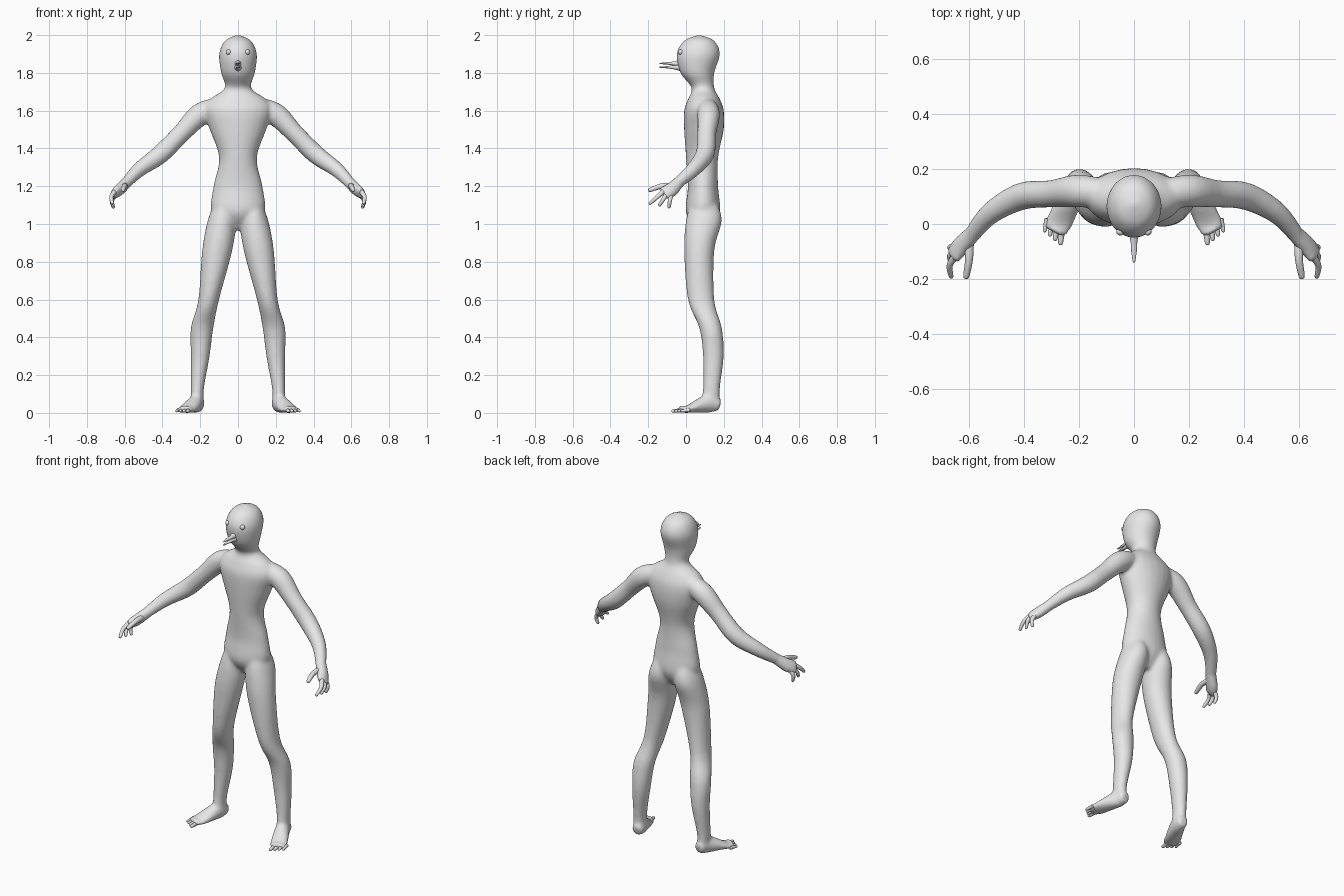
import bpy, bmesh, math
from mathutils import Vector

cube = bpy.data.objects.get("Cube")
if cube:
    bpy.data.objects.remove(cube, do_unlink=True)

grey = (.8, .8, .8, 1)
skin = bpy.data.materials.new("plain_grey")
skin.use_nodes = True
skin.diffuse_color = grey
skin.node_tree.nodes["Principled BSDF"].inputs["Base Color"].default_value = grey

ACROSS = Vector((1, 0, 0))
DEPTH = Vector((0, 1, 0))
UP = Vector((0, 0, 1))


def hermite(start, end, slope_in, slope_out, t):
    """Cubic blend between two values with given end slopes."""
    drop = start - end
    cubic = 2 * drop + slope_in + slope_out
    square = -3 * drop - 2 * slope_in - slope_out
    return ((cubic * t + square) * t + slope_in) * t + start


def smooth_path(rows, steps=5):
    """Interpolate smoothly through rows of numbers."""
    last = len(rows) - 1
    result = []
    for i in range(last):
        before, after = rows[max(i - 1, 0)], rows[min(i + 2, last)]
        for step in range(steps):
            result.append([hermite(a, b, (b - p) / 2, (n - a) / 2, step / steps)
                           for p, a, b, n in zip(before, rows[i], rows[i + 1], after)])
    result.append(list(rows[last]))
    return result


def loft(bm, rows, side=1, ref=ACROSS, axis=None, sides=24):
    """Skin elliptical rings given as (x, y, z, radius along ref, radius across)."""
    rows = smooth_path(rows)
    centres = [Vector(row[:3]) for row in rows]
    rings = []
    for i, (centre, row) in enumerate(zip(centres, rows)):
        ahead = centres[min(i + 1, len(rows) - 1)]
        behind = centres[max(i - 1, 0)]
        along = axis or (ahead - behind).normalized()
        u = (ref - along * ref.dot(along)).normalized()
        v = along.cross(u)
        ring = []
        for k in range(sides):
            angle = math.tau * k / sides
            point = centre + u * math.cos(angle) * row[3] + v * math.sin(angle) * row[4]
            point.x *= side
            ring.append(bm.verts.new(point))
        rings.append(ring)
    for low, high in zip(rings, rings[1:]):
        for k in range(sides):
            bm.faces.new((low[k - 1], low[k], high[k], high[k - 1]))
    bm.faces.new(rings[0])
    bm.faces.new(rings[-1])


def level_row(z, inner, outer, front, back):
    """A horizontal ring from its extents."""
    return ((inner + outer) / 2, (front + back) / 2, z, (outer - inner) / 2, (back - front) / 2)


def digit(bm, points, radius, ref=ACROSS):
    """A tapered, round-tipped finger or toe."""
    rows = []
    for i, point in enumerate(points):
        thickness = radius * (1 - .2 * i)
        rows.append((*point, thickness, thickness))
    end = points[-1] + (points[-1] - points[-2]).normalized() * radius / 2
    rows.append((*end, radius / 8, radius / 8))
    loft(bm, rows, ref=ref, sides=12)


def finish(name, bm, mirror=False):
    """Turn the mesh into a smooth-shaded object."""
    bmesh.ops.recalc_face_normals(bm, faces=bm.faces[:])
    for face in bm.faces:
        face.smooth = True
    mesh = bpy.data.meshes.new(name)
    bm.to_mesh(mesh)
    bm.free()
    mesh.materials.append(skin)
    obj = bpy.data.objects.new(name, mesh)
    bpy.context.collection.objects.link(obj)
    if mirror:
        obj.modifiers.new("mirror", 'MIRROR')
    return obj


# Torso, neck and head: height, half width, front, back
trunk = [
    (.97, .04, .06, .13), (1.06, .14, 0, .18), (1.2, .13, .01, .17),
    (1.35, .1, 0, .17), (1.5, .15, -.01, .2), (1.6, .18, -.01, .2),
    (1.66, .15, .01, .18), (1.72, .07, .03, .15), (1.8, .09, -.03, .15),
    (1.9, .1, -.05, .18), (1.97, .07, -.01, .15), (2, .01, .06, .08)]
body_mesh = bmesh.new()
loft(body_mesh, [level_row(z, -half, half, front, back) for z, half, front, back in trunk], axis=UP)

# Leg: height, inner side, outer side, front, back
leg = [
    (1.12, .03, .12, .03, .16), (1.02, .01, .16, 0, .19), (.86, .03, .19, -.01, .15),
    (.6, .1, .21, .01, .15), (.45, .13, .25, .07, .19), (.3, .15, .25, .09, .2),
    (.13, .18, .25, .09, .18), (.05, .18, .25, .08, .18)]
# Foot and hand: centre, half width, half thickness
foot = [
    (.21, .18, .04, .03, .03), (.22, .12, .05, .04, .05),
    (.27, .01, .02, .05, .02), (.29, -.03, .02, .04, .02)]
hand = [
    (.58, -.03, 1.23, .03, .03), (.63, -.08, 1.18, .04, .03), (.66, -.12, 1.16, .04, .02)]
# Arm: centre and radius
arm = [
    (.1, .11, 1.62, .05), (.2, .12, 1.58, .06), (.3, .11, 1.48, .05),
    (.41, .1, 1.37, .05), (.52, .04, 1.29, .04), (.59, -.04, 1.22, .03)]
for side in (1, -1):
    loft(body_mesh, [level_row(*row) for row in leg], side, axis=UP)
    loft(body_mesh, foot, side)
    loft(body_mesh, [(x, y, z, r, r) for x, y, z, r in arm], side, DEPTH)
    loft(body_mesh, hand, side, UP - 2 * DEPTH)
body = finish("body", body_mesh)

# Fuse the overlapping limbs into one skin
fuse = body.modifiers.new("fuse", 'REMESH')
fuse.mode = 'VOXEL'
fuse.voxel_size = .009
fuse.use_smooth_shade = True
relax = body.modifiers.new("relax", 'SMOOTH')
relax.factor = .5
relax.iterations = 10

# Three fingers, spread evenly from index to little finger, and a thumb
index_root, index_tip = Vector((.645, -.11, 1.18)), Vector((.665, -.19, 1.11))
little_root, little_tip = Vector((.645, -.08, 1.16)), Vector((.66, -.09, 1.09))
fingers = bmesh.new()
for spread in (0, .5, 1):
    root = index_root.lerp(little_root, spread)
    tip = index_tip.lerp(little_tip, spread)
    knuckle = root.lerp(tip, .5) + ACROSS * .015
    digit(fingers, [root, knuckle, tip], .014, DEPTH)
finish("fingers", fingers, mirror=True)
thumbs = bmesh.new()
digit(thumbs, [Vector((.6, -.06, 1.2)), Vector((.6, -.13, 1.2)), Vector((.61, -.19, 1.18))], .018)
finish("thumbs", thumbs, mirror=True)

# Four toes, from the big inner one to the small outer one
big_root, big_tip = Vector((.26, 0, .015)), Vector((.267, -.07, .01))
small_root, small_tip = Vector((.315, .02, .015)), Vector((.325, -.025, .01))
toes = bmesh.new()
for i in range(4):
    root = big_root.lerp(small_root, i / 3)
    tip = big_tip.lerp(small_tip, i / 3)
    digit(toes, [root, root.lerp(tip, .5), tip], .014 - .001 * i)
finish("toes", toes, mirror=True)

# Open beak
for name, z in (("upper_beak", 1.85), ("lower_beak", 1.83)):
    beak = bmesh.new()
    loft(beak, [(0, -.02, z, .024, .024), (0, -.06, z, .013, .012),
                (0, -.1, z, .01, .006), (0, -.14, z, .004, .003)], sides=12)
    finish(name, beak)

# Eyes
eyes = bmesh.new()
bmesh.ops.create_uvsphere(eyes, u_segments=16, v_segments=10, radius=.014)
bmesh.ops.translate(eyes, verts=eyes.verts[:], vec=(.05, -.028, 1.91))
finish("eyes", eyes, mirror=True)
